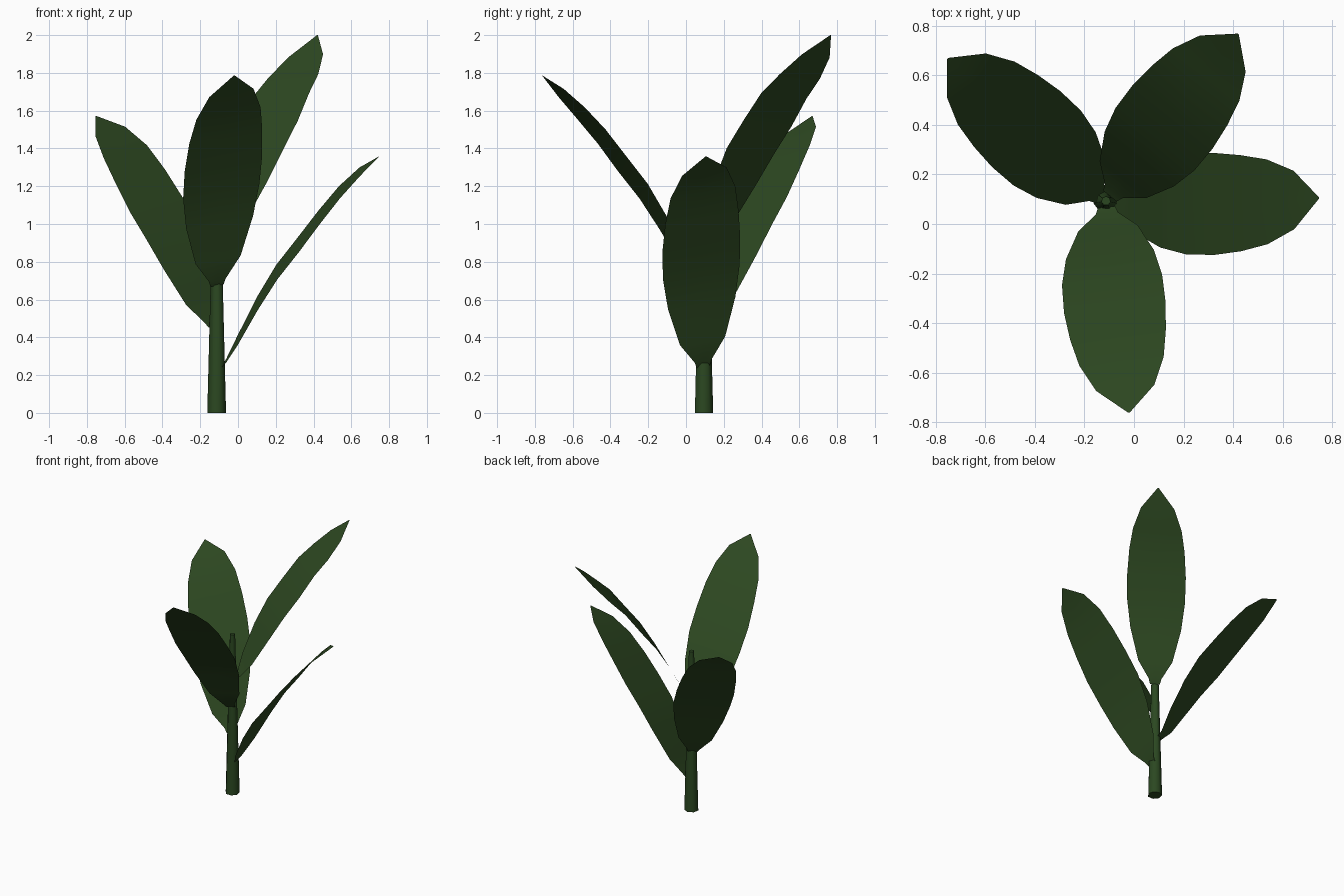
import bpy, bmesh, math
from mathutils import Vector

if "Cube" in bpy.data.objects:
    bpy.data.objects.remove(bpy.data.objects["Cube"])

STEM = Vector((-0.113, 0.093, 0))


def material(name, rgb):
    m = bpy.data.materials.new(name)
    m.diffuse_color = (*rgb, 1)
    m.use_nodes = True
    m.node_tree.nodes["Principled BSDF"].inputs["Base Color"].default_value = m.diffuse_color
    return m


leaf_green = material("leaf green", (0.026, 0.064, 0.015))
stem_green = material("stem green", (0.024, 0.064, 0.015))


def make_object(name, bm, mat):
    me = bpy.data.meshes.new(name)
    bm.to_mesh(me)
    bm.free()
    me.materials.append(mat)
    for p in me.polygons:
        p.use_smooth = True
    ob = bpy.data.objects.new(name, me)
    bpy.context.collection.objects.link(ob)
    return ob


# Stem: tapered low-sided cone with flat caps
bpy.ops.mesh.primitive_cone_add(vertices=7, radius1=0.051, radius2=0.019, depth=1.23,
                                location=STEM + Vector((0, 0, 0.615)))
stem = bpy.context.object
stem.name = "stem"
stem.data.materials.append(stem_green)
bpy.ops.object.shade_smooth_by_angle(angle=math.radians(60))

# Leaf outline: distance from stem, height, half width
PROFILE = [(0.025, 0.245, 0.035), (0.050, 0.275, 0.045), (0.110, 0.382, 0.120),
           (0.216, 0.580, 0.178), (0.318, 0.745, 0.203), (0.432, 0.890, 0.206),
           (0.542, 1.035, 0.194), (0.650, 1.168, 0.171), (0.758, 1.277, 0.118),
           (0.859, 1.357, 0.003)]
# Each leaf: direction, roll slope, sideways bow, sag near the tip
LEAVES = [(0.8, 0.19, -0.018, 0.0), (138.0, -0.20, 0.0, 0.0),
          (276.2, 0.19, -0.011, 0.012), (51.6, -0.07, 0.0, 0.03)]

# Leaves: the same blade climbing the stem in a spiral
for i, (deg, roll, bow, sag) in enumerate(LEAVES):
    a = math.radians(deg)
    out = Vector((math.cos(a), math.sin(a), 0))
    left = Vector((-math.sin(a), math.cos(a), 0))
    side = left + Vector((0, 0, roll))
    bm = bmesh.new()
    rows = []
    for r, z, w in PROFILE:
        t = r / 0.859
        drop = sag if 0.7 < t < 0.95 else 0
        mid = STEM + out * r + left * (bow * math.sin(math.pi * t))
        mid.z = z + i * 0.2143 - drop
        rows.append([bm.verts.new(mid + side * (w * s)) for s in (-1, 0, 1)])
    for lo, hi in zip(rows, rows[1:]):
        for k in range(2):
            bm.faces.new((lo[k], hi[k], hi[k + 1], lo[k + 1]))
    bm.normal_update()
    make_object(f"leaf_{i + 1}", bm, leaf_green)
